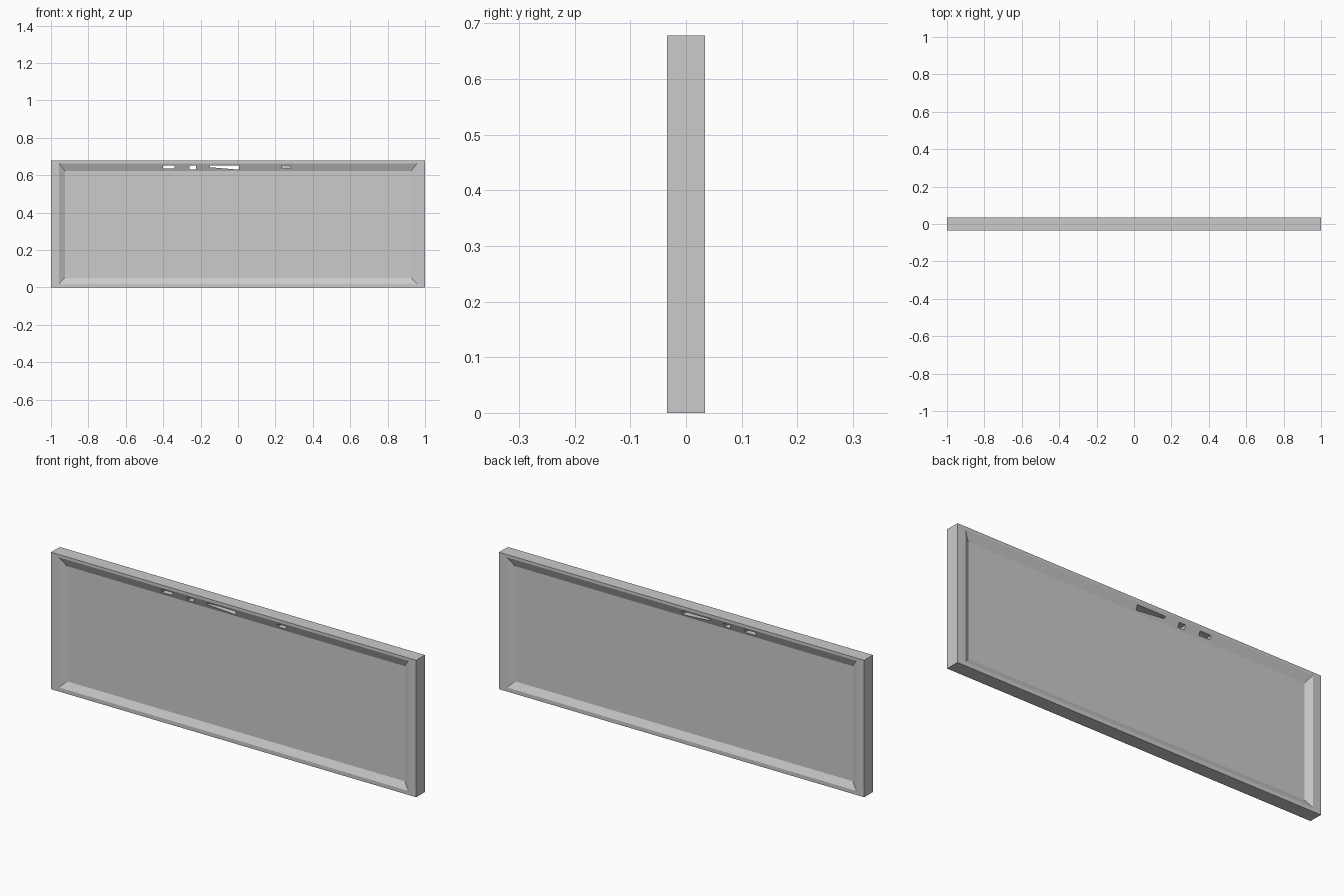
import bpy, bmesh

if "Cube" in bpy.data.objects:
    bpy.data.objects.remove(bpy.data.objects["Cube"])

HALF_D = 0.034   # half thickness of the rim
PANEL_D = 0.016  # half thickness of the recessed panel


def make_object(name, bm):
    bmesh.ops.recalc_face_normals(bm, faces=bm.faces[:])
    mesh = bpy.data.meshes.new(name)
    bm.to_mesh(mesh)
    bm.free()
    obj = bpy.data.objects.new(name, mesh)
    bpy.context.collection.objects.link(obj)
    return obj


def rect_loop(bm, half_w, z0, z1, y):
    pts = [(-half_w, z0), (half_w, z0), (half_w, z1), (-half_w, z1)]
    return [bm.verts.new((x, y, z)) for x, z in pts]


def bridge(bm, a, b):
    for i in range(4):
        j = (i + 1) % 4
        bm.faces.new((a[i], a[j], b[j], b[i]))


# Slab with a rim and a sloped recess on the front and the back
bm = bmesh.new()
outer = []
for side in (-1, 1):
    edge = rect_loop(bm, 1.0, 0.0, 0.678, side * HALF_D)
    rim = rect_loop(bm, 0.957, 0.02, 0.664, side * HALF_D)
    panel = rect_loop(bm, 0.925, 0.052, 0.622, side * PANEL_D)
    bridge(bm, edge, rim)
    bridge(bm, rim, panel)
    bm.faces.new(panel)
    outer.append(edge)
bridge(bm, outer[0], outer[1])
board = make_object("framed_panel", bm)


# Slots under the top rail: outline in x/z, extruded from y0 to y1
def slot(bm, outline, y0, y1):
    a = [bm.verts.new((x, y0, z)) for x, z in outline]
    b = [bm.verts.new((x, y1, z)) for x, z in outline]
    bm.faces.new(a)
    bm.faces.new(b)
    n = len(a)
    for i in range(n):
        j = (i + 1) % n
        bm.faces.new((a[i], a[j], b[j], b[i]))


def box_outline(x0, x1, z0, z1):
    return [(x0, z0), (x1, z0), (x1, z1), (x0, z1)]


bm = bmesh.new()
slot(bm, box_outline(-0.40, -0.34, 0.635, 0.653), -0.1, 0.1)
slot(bm, box_outline(-0.26, -0.225, 0.632, 0.652), -0.1, 0.1)
slot(bm, [(-0.15, 0.643), (0.005, 0.63), (0.005, 0.653), (-0.15, 0.653)], -0.1, 0.1)
slot(bm, box_outline(0.235, 0.28, 0.635, 0.652), -0.1, 0.005)
cutter = make_object("slot_cutter", bm)
cutter.hide_render = True

cut = board.modifiers.new("slots", 'BOOLEAN')
cut.operation = 'DIFFERENCE'
cut.solver = 'EXACT'
cut.object = cutter

# Apply the cut and remove the helper
bpy.context.view_layer.objects.active = board
board.select_set(True)
bpy.ops.object.modifier_apply(modifier=cut.name)
bpy.data.objects.remove(cutter)
